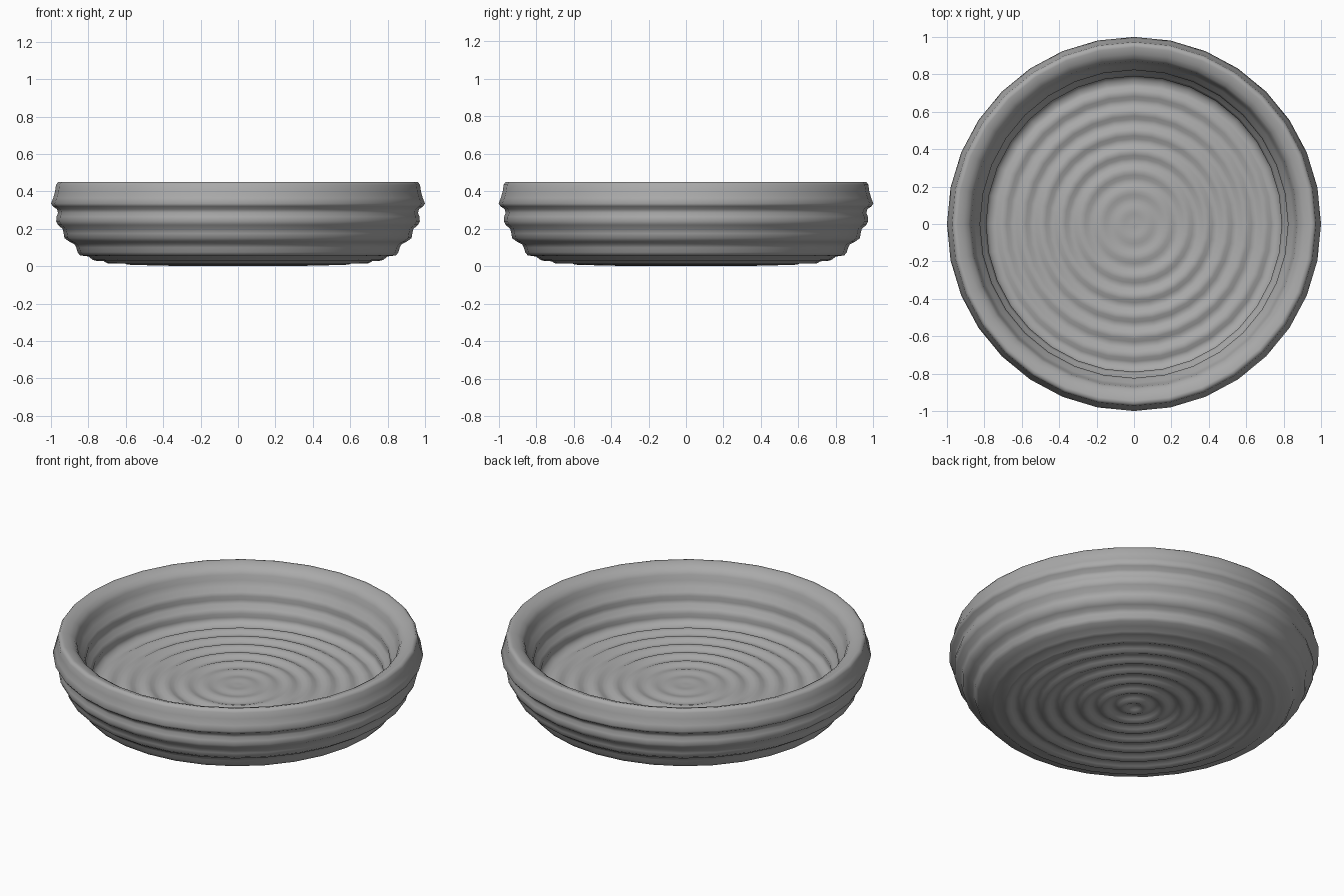
import bpy, bmesh, math

if "Cube" in bpy.data.objects:
    bpy.data.objects.remove(bpy.data.objects["Cube"])

SIDES = 32
PERIOD = 0.105   # spacing of the coil ridges


def ripple(r, amp, trough, start):
    fade = min(1.0, start + r / 0.4)
    return -amp * fade * math.cos(2 * math.pi * (r - trough) / PERIOD)


def lathe(name, profile):
    """Revolve an (r, z) profile around z; r = 0 ends become single points."""
    bm = bmesh.new()
    rings = []
    for r, z in profile:
        if r < 1e-5:
            rings.append([bm.verts.new((0, 0, z))] * SIDES)
        else:
            rings.append([bm.verts.new((r * math.cos(2 * math.pi * i / SIDES),
                                        r * math.sin(2 * math.pi * i / SIDES), z))
                          for i in range(SIDES)])
    for a, b in zip(rings, rings[1:]):
        for i in range(SIDES):
            j = (i + 1) % SIDES
            bm.faces.new(list(dict.fromkeys((a[i], a[j], b[j], b[i]))))
    bmesh.ops.recalc_face_normals(bm, faces=bm.faces)
    mesh = bpy.data.meshes.new(name)
    bm.to_mesh(mesh)
    bm.free()
    obj = bpy.data.objects.new(name, mesh)
    bpy.context.collection.objects.link(obj)
    bpy.context.view_layer.objects.active = obj
    obj.select_set(True)
    bpy.ops.object.shade_smooth_by_angle(angle=math.radians(75))
    return obj


# rippled underside, centre outwards
step = PERIOD / 6
under = [(i * step, 0.010 + 0.016 * (i * step / 0.72) ** 4
          + ripple(i * step, 0.010, 0.06, 0.9)) for i in range(42)]

# stacked coils of the outer wall, upwards
outer = [(0.755, 0.028), (0.775, 0.033), (0.80, 0.052), (0.845, 0.058),
         (0.858, 0.075), (0.865, 0.10), (0.875, 0.118), (0.90, 0.13),
         (0.928, 0.15), (0.932, 0.175), (0.938, 0.20), (0.962, 0.22),
         (0.972, 0.24), (0.97, 0.265), (0.962, 0.285), (0.968, 0.305),
         (0.99, 0.32), (1.0, 0.335), (0.988, 0.365), (0.978, 0.40),
         (0.973, 0.435), (0.962, 0.45)]

# sloping rim and inner wall, downwards
inner = [(0.945, 0.45), (0.91, 0.438), (0.885, 0.422), (0.872, 0.40),
         (0.866, 0.37), (0.852, 0.34), (0.832, 0.315), (0.823, 0.295),
         (0.829, 0.27), (0.822, 0.25), (0.802, 0.228), (0.79, 0.205),
         (0.796, 0.182), (0.79, 0.163), (0.775, 0.152)]

# rippled floor, edge of floor to centre
floor = [(i * step, 0.15 + ripple(i * step, 0.009, 0.335, 0.1))
         for i in range(43, -1, -1)]

dish = lathe("coiled_dish", under + outer + inner + floor)

# dark grey clay
clay = bpy.data.materials.new("dark_grey_clay")
clay.diffuse_color = (0.4, 0.4, 0.4, 1)
clay.use_nodes = True
clay.node_tree.nodes["Principled BSDF"].inputs["Base Color"].default_value = clay.diffuse_color
dish.data.materials.append(clay)
